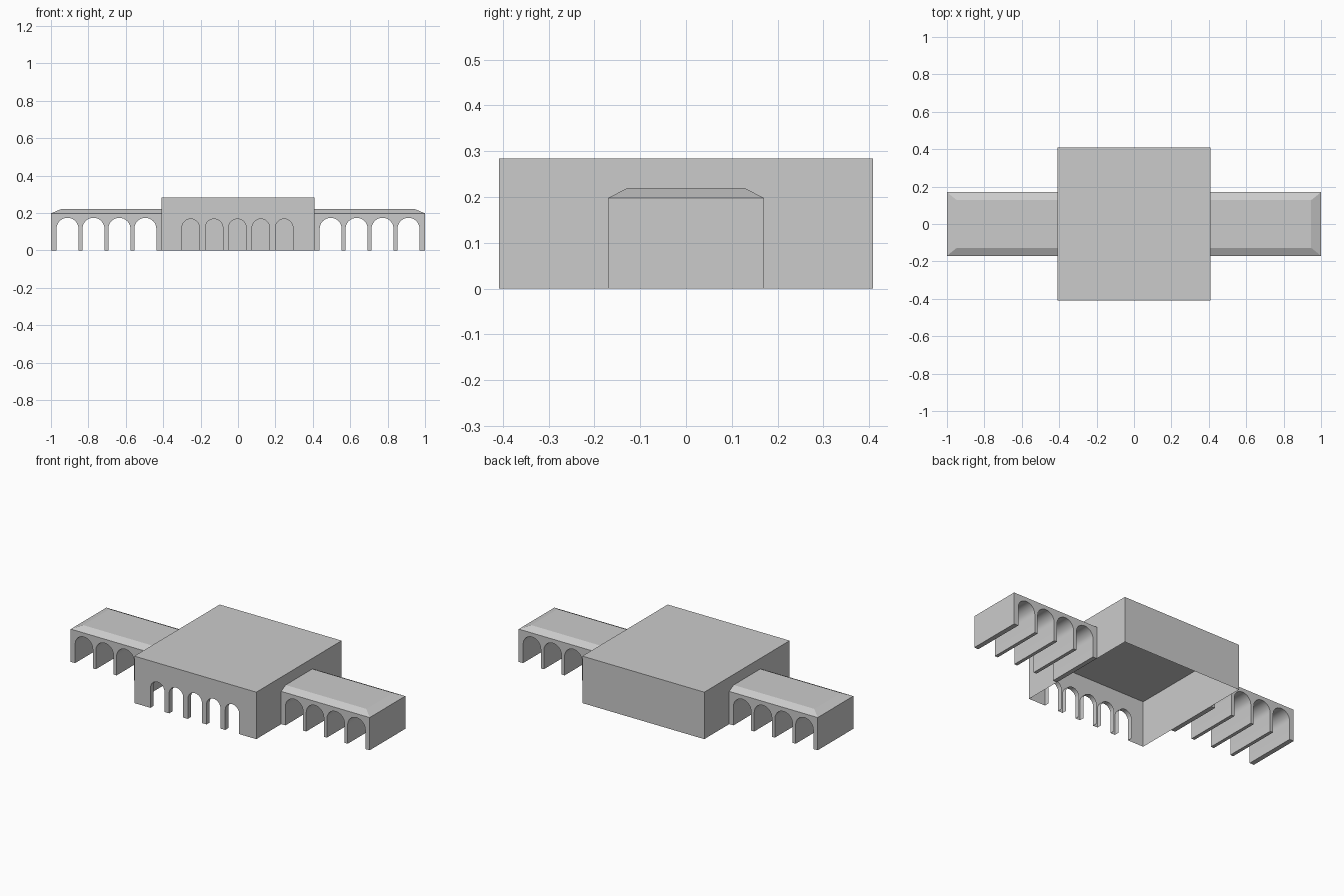
import bpy, bmesh, math

if "Cube" in bpy.data.objects:
    bpy.data.objects.remove(bpy.data.objects["Cube"])

SEGS = 16  # segments per round arch


def arch(cx, r, top):
    """Points of one round-headed opening, left foot to right foot."""
    spring = top - r
    pts = [(cx - r, 0)]
    for i in range(SEGS + 1):
        a = math.pi * (1 - i / SEGS)
        pts.append((cx + r * math.cos(a), spring + r * math.sin(a)))
    return pts + [(cx + r, 0)]


def finish(bm, name):
    bmesh.ops.remove_doubles(bm, verts=bm.verts, dist=1e-5)
    bmesh.ops.recalc_face_normals(bm, faces=bm.faces)
    mesh = bpy.data.meshes.new(name)
    bm.to_mesh(mesh)
    bm.free()
    ob = bpy.data.objects.new(name, mesh)
    bpy.context.collection.objects.link(ob)
    bpy.ops.object.select_all(action='DESELECT')
    ob.select_set(True)
    bpy.context.view_layer.objects.active = ob
    bpy.ops.object.shade_smooth_by_angle(angle=math.radians(30))
    return ob


def face(bm, pts):
    return bm.faces.new([bm.verts.new(p) for p in pts])


def mirror_x(ob):
    ob.modifiers.new("mirror", 'MIRROR').use_axis[0] = True


H, HT = 0.408, 0.284      # hall half width and height
W, WT = 0.17, 0.198       # wing half depth and eave height

# Central hall: open-bottomed shell, arcade cut in the front wall
bm = bmesh.new()
openings = [arch(-0.003 + 0.125 * i, 0.047, 0.168) for i in range(-2, 3)]
outline = [(-H, 0)] + [p for o in openings for p in o] + [(H, 0), (H, HT), (-H, HT)]
face(bm, [(x, -H, z) for x, z in outline])
face(bm, [(-H, H, 0), (H, H, 0), (H, H, HT), (-H, H, HT)])
face(bm, [(-H, -H, HT), (H, -H, HT), (H, H, HT), (-H, H, HT)])
for s in (-H, H):
    face(bm, [(s, -H, 0), (s, H, 0), (s, H, HT), (s, -H, HT)])
# Arch reveals, set inward from the front wall
for o in openings:
    for (xa, za), (xb, zb) in zip(o, o[1:]):
        face(bm, [(xa, -H, za), (xb, -H, zb), (xb, -H + 0.03, zb), (xa, -H + 0.03, za)])
finish(bm, "central_hall")

# Side wings: four vaults running through the full depth
bm = bmesh.new()
outline = [(H, 0)]
for i in range(4):
    outline += arch(0.4955 + 0.1387 * i, 0.059, 0.174)
outline += [(1, 0), (1, WT), (H, WT)]
n = len(outline)
for y in (-W, W):
    face(bm, [(x, y, z) for x, z in outline])
for i in range(n):
    if i == n - 2:
        continue  # the roof closes the top
    (xa, za), (xb, zb) = outline[i], outline[(i + 1) % n]
    face(bm, [(xa, -W, za), (xb, -W, zb), (xb, W, zb), (xa, W, za)])
mirror_x(finish(bm, "arcade_wing"))

# Wing roofs: low hip with a flat top
bm = bmesh.new()
RT, RY, RX = 0.22, 0.127, 0.947
low = [(H, -W, WT), (1, -W, WT), (1, W, WT), (H, W, WT)]
high = [(H, -RY, RT), (RX, -RY, RT), (RX, RY, RT), (H, RY, RT)]
for i in range(4):
    j = (i + 1) % 4
    face(bm, [low[i], low[j], high[j], high[i]])
face(bm, high)
roof = finish(bm, "wing_roof")
roof.data.shade_flat()
mirror_x(roof)
